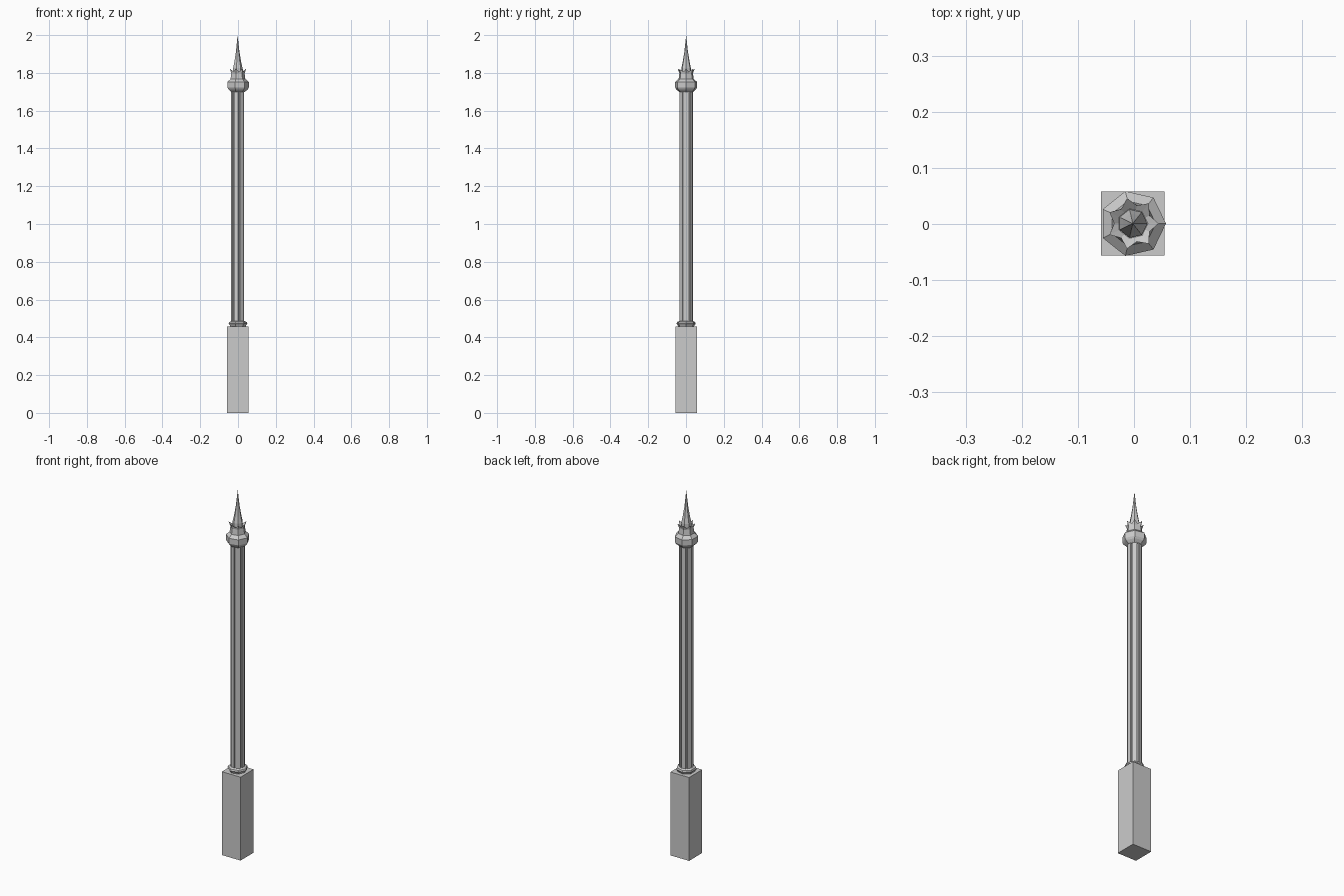
import bpy, bmesh, math

if "Cube" in bpy.data.objects:
    bpy.data.objects.remove(bpy.data.objects["Cube"])

CX, CY = -0.0022, 0.0008   # shaft axis
N = 7                      # sides of the turned parts


def ring_points(z, polar):
    return [(CX + r * math.cos(a), CY + r * math.sin(a), z) for a, r in polar]


def regular(r, star=None):
    # 14 points: a heptagon with mid-edge points, or a star when star is given
    mid = r * math.cos(math.pi / N) if star is None else star
    return [(i * math.pi / N, r if i % 2 == 0 else mid) for i in range(2 * N)]


def loft(name, rings, tip=None):
    bm = bmesh.new()
    loops = [[bm.verts.new(p) for p in ring] for ring in rings]
    n = len(loops[0])
    for a, b in zip(loops, loops[1:]):
        for i in range(n):
            j = (i + 1) % n
            bm.faces.new((a[i], a[j], b[j], b[i]))
    bm.faces.new(loops[0][::-1])
    if tip:
        t = bm.verts.new(tip)
        for i in range(n):
            bm.faces.new((loops[-1][i], loops[-1][(i + 1) % n], t))
    else:
        bm.faces.new(loops[-1])
    bmesh.ops.recalc_face_normals(bm, faces=bm.faces)
    mesh = bpy.data.meshes.new(name)
    bm.to_mesh(mesh)
    bm.free()
    obj = bpy.data.objects.new(name, mesh)
    bpy.context.collection.objects.link(obj)
    return obj


# Square pedestal
bpy.ops.mesh.primitive_cube_add(size=1, location=(-0.0022, 0.0008, 0.229))
pedestal = bpy.context.object
pedestal.name = "pedestal"
pedestal.scale = (0.1135, 0.1135, 0.458)

# Foot moulding
loft("foot_moulding", [ring_points(z, regular(r)) for z, r in
                       [(0.455, 0.042), (0.463, 0.045), (0.472, 0.052),
                        (0.481, 0.049), (0.486, 0.038)]])

# Fluted shaft: seven flat ribs with narrow grooves
flutes = []
for i in range(N):
    c = i * 2 * math.pi / N
    flutes += [(c - 0.31, 0.0365), (c + 0.31, 0.0365),
               (c + 0.36, 0.0305), (c + 0.54, 0.0305)]
loft("fluted_shaft", [ring_points(z, flutes) for z in (0.48, 1.705)])

# Head collar and neck, flaring into a crown of pointed leaves
head = [(1.698, 0.037), (1.712, 0.053), (1.722, 0.0592), (1.752, 0.0592),
        (1.768, 0.041), (1.798, 0.037)]
rings = [ring_points(z, regular(r)) for z, r in head]
crown = [(x, y, 1.822 if i % 2 == 0 else 1.806)
         for i, (x, y, z) in enumerate(ring_points(0, regular(0.046, 0.033)))]
rings += [crown, ring_points(1.803, regular(0.027))]
loft("head_with_leaf_crown", rings)

# Concave spire
loft("spire", [ring_points(z, regular(r)) for z, r in
               [(1.80, 0.026), (1.825, 0.026), (1.86, 0.0185), (1.91, 0.010)]],
     tip=(CX, CY, 2.0))
